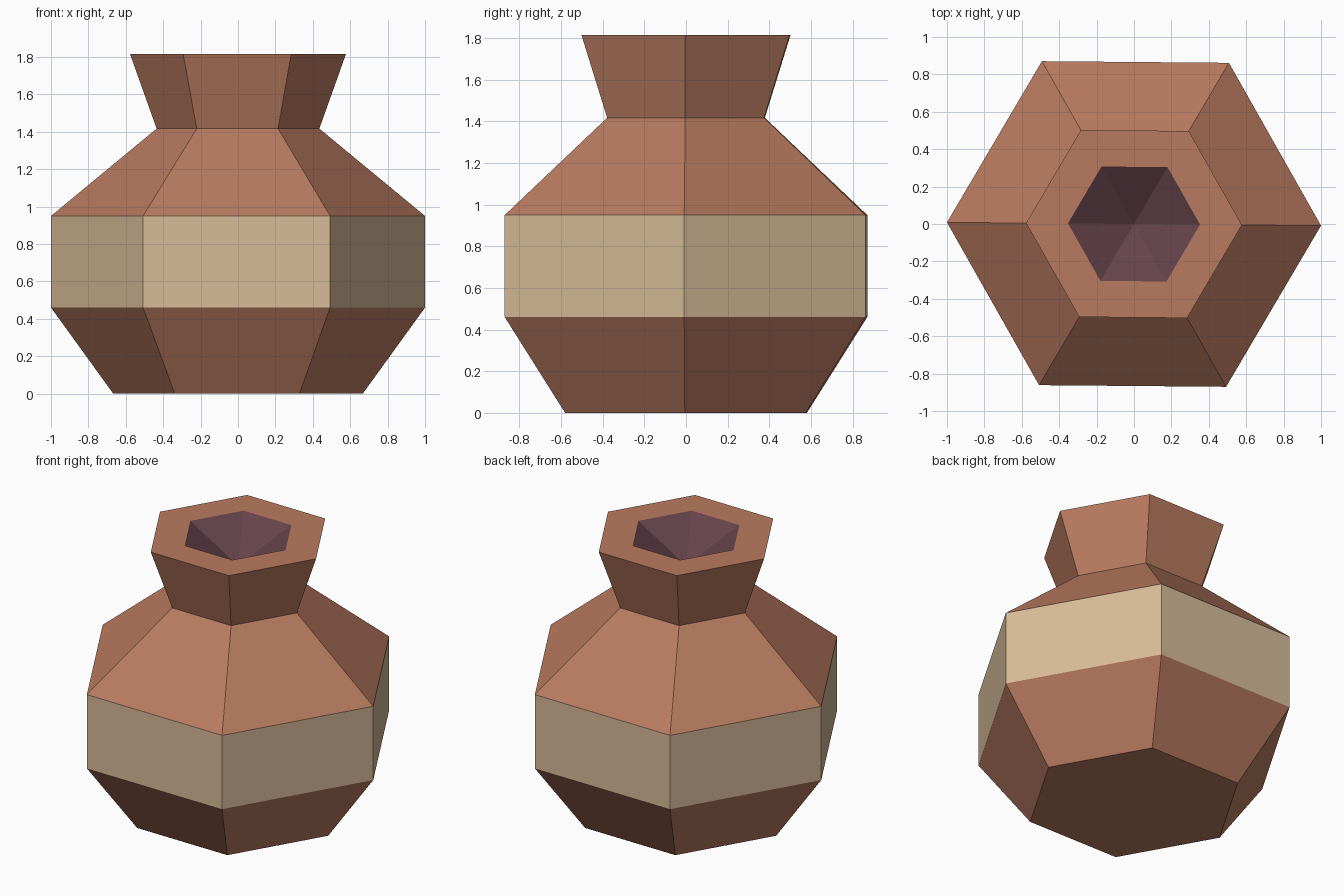
import bpy, bmesh, math

SIDES = 6
TURN = math.radians(-0.5)

default = bpy.data.objects.get("Cube")
if default:
    bpy.data.objects.remove(default, do_unlink=True)


def make_material(name, color):
    mat = bpy.data.materials.new(name)
    mat.use_nodes = True
    mat.diffuse_color = (*color, 1)
    shader = next(n for n in mat.node_tree.nodes if n.type == 'BSDF_PRINCIPLED')
    shader.inputs["Base Color"].default_value = (*color, 1)
    shader.inputs["Roughness"].default_value = 0.9
    return mat


CLAY, CREAM, DARK = range(3)
materials = [
    make_material("terracotta clay", (0.485, 0.198, 0.117)),
    make_material("cream band", (0.68, 0.497, 0.314)),
    make_material("dark plum interior", (0.133, 0.056, 0.069)),
]

# Profile from foot to rim: radius, height, material of the wall below
profile = [
    (0.667, 0.0, CLAY),    # foot
    (1.0, 0.46, CLAY),     # lower body
    (1.0, 0.95, CREAM),    # painted band
    (0.435, 1.417, CLAY),  # shoulder
    (0.577, 1.815, CLAY),  # flared neck
    (0.353, 1.815, CLAY),  # flat rim
]
PIT_DEPTH = 0.2

bm = bmesh.new()


def add_ring(radius, z):
    angles = [TURN + math.tau * i / SIDES for i in range(SIDES)]
    return [bm.verts.new((radius * math.cos(a), radius * math.sin(a), z)) for a in angles]


# Walls between successive rings
rings = [add_ring(r, z) for r, z, _ in profile]
for (lower, upper), (_, _, index) in zip(zip(rings, rings[1:]), profile[1:]):
    for i in range(SIDES):
        j = (i + 1) % SIDES
        bm.faces.new((lower[i], lower[j], upper[j], upper[i])).material_index = index

# Closed base
bm.faces.new(list(reversed(rings[0]))).material_index = CLAY

# Hollow mouth tapering to a point
tip = bm.verts.new((0, 0, profile[-1][1] - PIT_DEPTH))
mouth = rings[-1]
for i in range(SIDES):
    bm.faces.new((mouth[i], mouth[(i + 1) % SIDES], tip)).material_index = DARK

bmesh.ops.recalc_face_normals(bm, faces=bm.faces)
mesh = bpy.data.meshes.new("clay_pot")
bm.to_mesh(mesh)
bm.free()
for mat in materials:
    mesh.materials.append(mat)
pot = bpy.data.objects.new("clay_pot", mesh)
bpy.context.collection.objects.link(pot)
